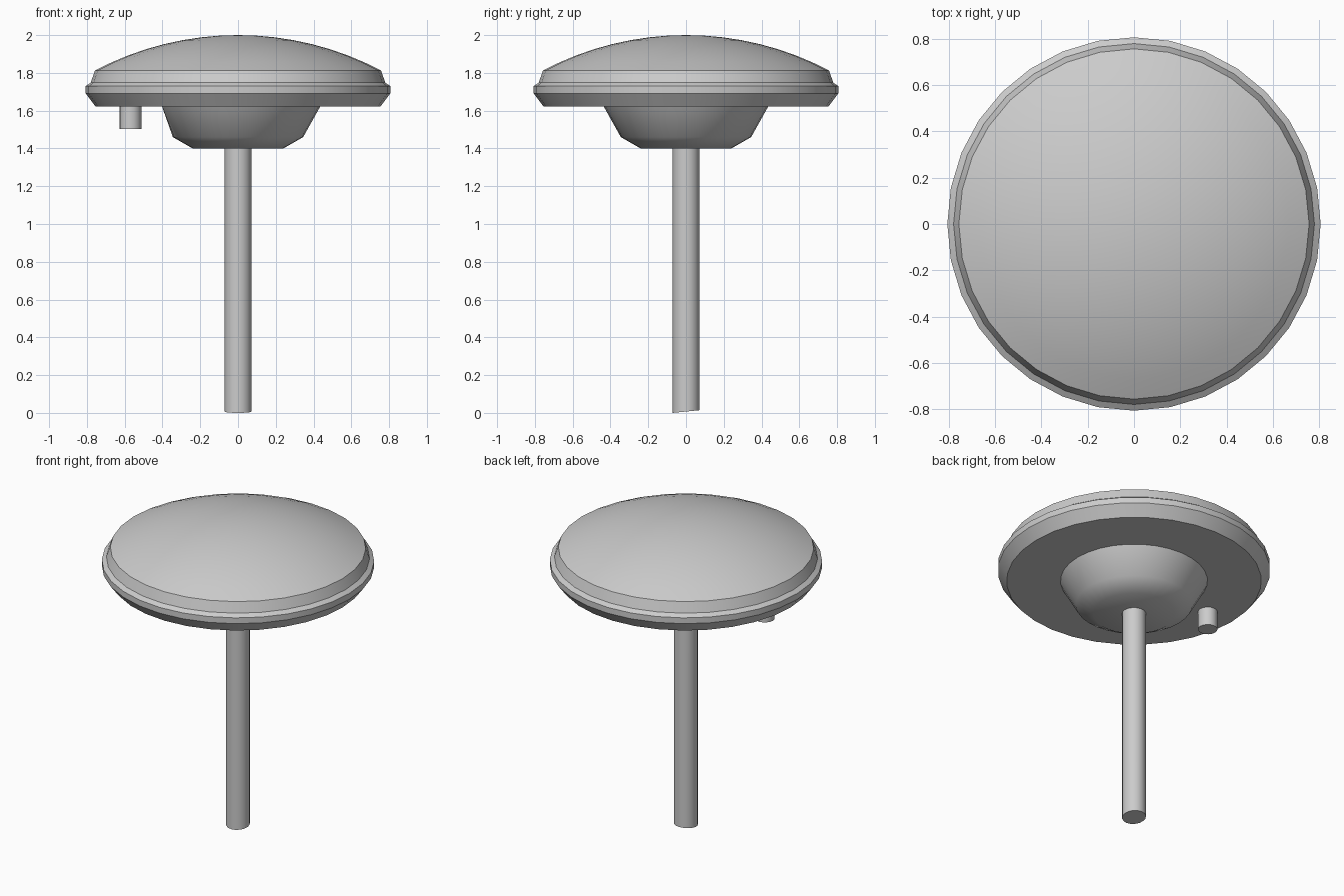
import bpy, bmesh, math
from math import sin, cos, pi

cube = bpy.data.objects.get("Cube")
if cube:
    bpy.data.objects.remove(cube, do_unlink=True)

grey = bpy.data.materials.new("plain_grey")
grey.use_nodes = True
colour = (0.6, 0.6, 0.6, 1)
grey.diffuse_color = colour
grey.node_tree.nodes["Principled BSDF"].inputs["Base Color"].default_value = colour


def lathe(name, profile, sides, centre=(0, 0), adjust=None, angle=35):
    """Turn a (radius, height) profile, bottom to top, into a closed solid."""
    bm = bmesh.new()
    rings = []
    for r, z in profile:
        if r == 0:
            rings.append([bm.verts.new((0, 0, z))] * sides)
        else:
            rings.append([bm.verts.new((r * cos(2 * pi * i / sides),
                                        r * sin(2 * pi * i / sides), z))
                          for i in range(sides)])
    for low, high in zip(rings, rings[1:]):
        for i in range(sides):
            j = (i + 1) % sides
            corners = [low[i], low[j], high[j], high[i]]
            bm.faces.new(list(dict.fromkeys(corners)))
    for ring in (rings[0], rings[-1]):
        if ring[0] is not ring[1]:
            bm.faces.new(ring)
    if adjust:
        for v in bm.verts:
            adjust(v.co)
    bmesh.ops.recalc_face_normals(bm, faces=bm.faces)
    mesh = bpy.data.meshes.new(name)
    bm.to_mesh(mesh)
    bm.free()
    mesh.materials.append(grey)
    obj = bpy.data.objects.new(name, mesh)
    obj.location = (*centre, 0)
    bpy.context.collection.objects.link(obj)
    bpy.ops.object.select_all(action='DESELECT')
    obj.select_set(True)
    bpy.context.view_layer.objects.active = obj
    bpy.ops.object.shade_smooth_by_angle(angle=math.radians(angle))
    return obj


# Domed disc: bevelled rim below a shallow spherical cap
rim_r, rim_z, top_z = 0.757, 1.813, 2.0
rise = top_z - rim_z
ball = (rim_r ** 2 + rise ** 2) / (2 * rise)
half_angle = math.asin(rim_r / ball)
cap = [(ball * sin(half_angle * (1 - k / 8)),
        top_z - ball + ball * cos(half_angle * (1 - k / 8))) for k in range(8)]
rim = [(0.755, 1.623), (0.807, 1.692), (0.807, 1.73), (0.78, 1.748)]
lathe("domed_disc", rim + cap + [(0, top_z)], 32)


# Hub under the disc, slightly trimmed on one side
def trim_side(co):
    co.x = max(co.x, -0.405)


lathe("hub", [(0.24, 1.4), (0.345, 1.46), (0.44, 1.63)], 32, adjust=trim_side)


# Pole with a slightly slanted foot
def slant_foot(co):
    if co.z < 0.5:
        co.z = 0.007 + 0.1 * co.y


lathe("pole", [(0.071, 0), (0.071, 1.41)], 16, adjust=slant_foot)

# Small peg under the disc
lathe("peg", [(0.058, 1.503), (0.058, 1.63)], 16, centre=(-0.57, 0))
